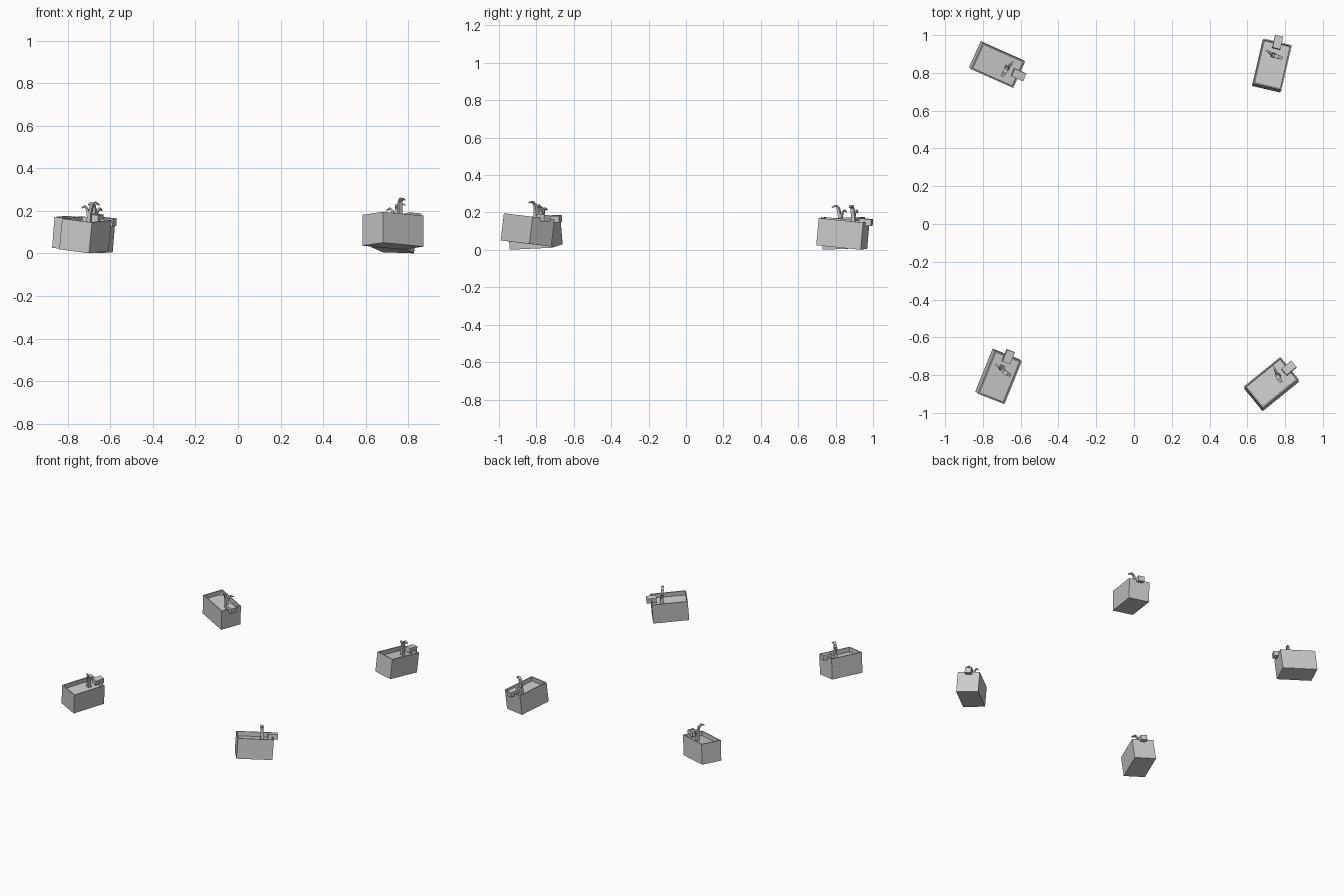
import bpy, bmesh
from math import radians
from mathutils import Matrix, Vector, Euler

if "Cube" in bpy.data.objects:
    bpy.data.objects.remove(bpy.data.objects["Cube"])

L, W, H = 0.245, 0.152, 0.146   # planter box size
WALL, RECESS = 0.010, 0.032     # rim width and soil depth below the rim


def add(name, bm, mat):
    bmesh.ops.recalc_face_normals(bm, faces=bm.faces[:])
    mesh = bpy.data.meshes.new(name)
    bm.to_mesh(mesh)
    bm.free()
    ob = bpy.data.objects.new(name, mesh)
    bpy.context.collection.objects.link(ob)
    ob.matrix_world = mat
    return ob


def block(size, center):
    bm = bmesh.new()
    bmesh.ops.create_cube(bm, size=1)
    bmesh.ops.scale(bm, vec=size, verts=bm.verts[:])
    bmesh.ops.translate(bm, vec=center, verts=bm.verts[:])
    return bm


def box_with_recess():
    bm = block((L, W, H), (0, 0, 0))
    bm.faces.ensure_lookup_table()
    top = max(bm.faces, key=lambda f: f.calc_center_median().z)
    bmesh.ops.inset_region(bm, faces=[top], thickness=WALL)
    inner = bmesh.ops.extrude_face_region(bm, geom=[top])
    verts = [g for g in inner["geom"] if isinstance(g, bmesh.types.BMVert)]
    bmesh.ops.translate(bm, vec=(0, 0, -RECESS), verts=verts)
    if top.is_valid:
        bmesh.ops.delete(bm, geom=[top], context='FACES_ONLY')
    return bm


def blade(points):
    """Loft a flat four-sided blade; each point is (x, y, z, width, thickness)."""
    bm = bmesh.new()
    rings = []
    for i, (x, y, z, w, t) in enumerate(points):
        a = Vector(points[max(i - 1, 0)][:3])
        b = Vector(points[min(i + 1, len(points) - 1)][:3])
        tangent = (b - a).normalized()
        side = Vector((1, 0, 0))
        side = (side - tangent * side.dot(tangent)).normalized()
        nrm = tangent.cross(side)
        c = Vector((x, y, z))
        rings.append([bm.verts.new(c + side * w / 2 * p + nrm * t / 2 * q)
                      for p, q in ((1, 1), (-1, 1), (-1, -1), (1, -1))])
    for r, s in zip(rings, rings[1:]):
        for k in range(4):
            bm.faces.new((r[k], r[(k + 1) % 4], s[(k + 1) % 4], s[k]))
    bm.faces.new(rings[0])
    bm.faces.new(rings[-1])
    return bm


R = H / 2          # rim height in box space
SOIL = R - RECESS

# Tall leaf bends to the right, thin leaf droops to the left
TALL = [(0.052, 0.008, SOIL - 0.005, 0.026, 0.022),
        (0.046, 0.006, R + 0.025, 0.020, 0.016),
        (0.040, -0.003, R + 0.066, 0.018, 0.012),
        (0.037, -0.018, R + 0.080, 0.022, 0.008),
        (0.035, -0.040, R + 0.072, 0.014, 0.005)]
THIN = [(0.048, 0.010, R + 0.005, 0.016, 0.012),
        (0.050, 0.022, R + 0.042, 0.013, 0.010),
        (0.054, 0.038, R + 0.056, 0.012, 0.007),
        (0.060, 0.054, R + 0.044, 0.005, 0.004)]

# name, x, y, bottom z, roll, pitch, yaw
PLANTERS = [("back_left", -0.725, 0.844, 0.016, 2, 6, -24),
            ("back_right", 0.730, 0.839, 0.015, 2, 5.7, 77),
            ("front_left", -0.717, -0.807, 0.015, 7, -2.5, 68),
            ("front_right", 0.728, -0.847, 0.034, -5.4, 4.3, 39)]

for name, x, y, z, roll, pitch, yaw in PLANTERS:
    rot = Euler((radians(roll), radians(pitch), radians(yaw)), 'XYZ').to_matrix().to_4x4()
    mat = Matrix.Translation((x, y, z + H / 2)) @ rot
    add(name + "_box", box_with_recess(), mat)
    # Tab straddling the end rim
    add(name + "_tab", block((0.068, 0.044, 0.036), (L / 2 - 0.003, 0, R)), mat)
    add(name + "_tall_leaf", blade(TALL), mat)
    add(name + "_thin_leaf", blade(THIN), mat)
